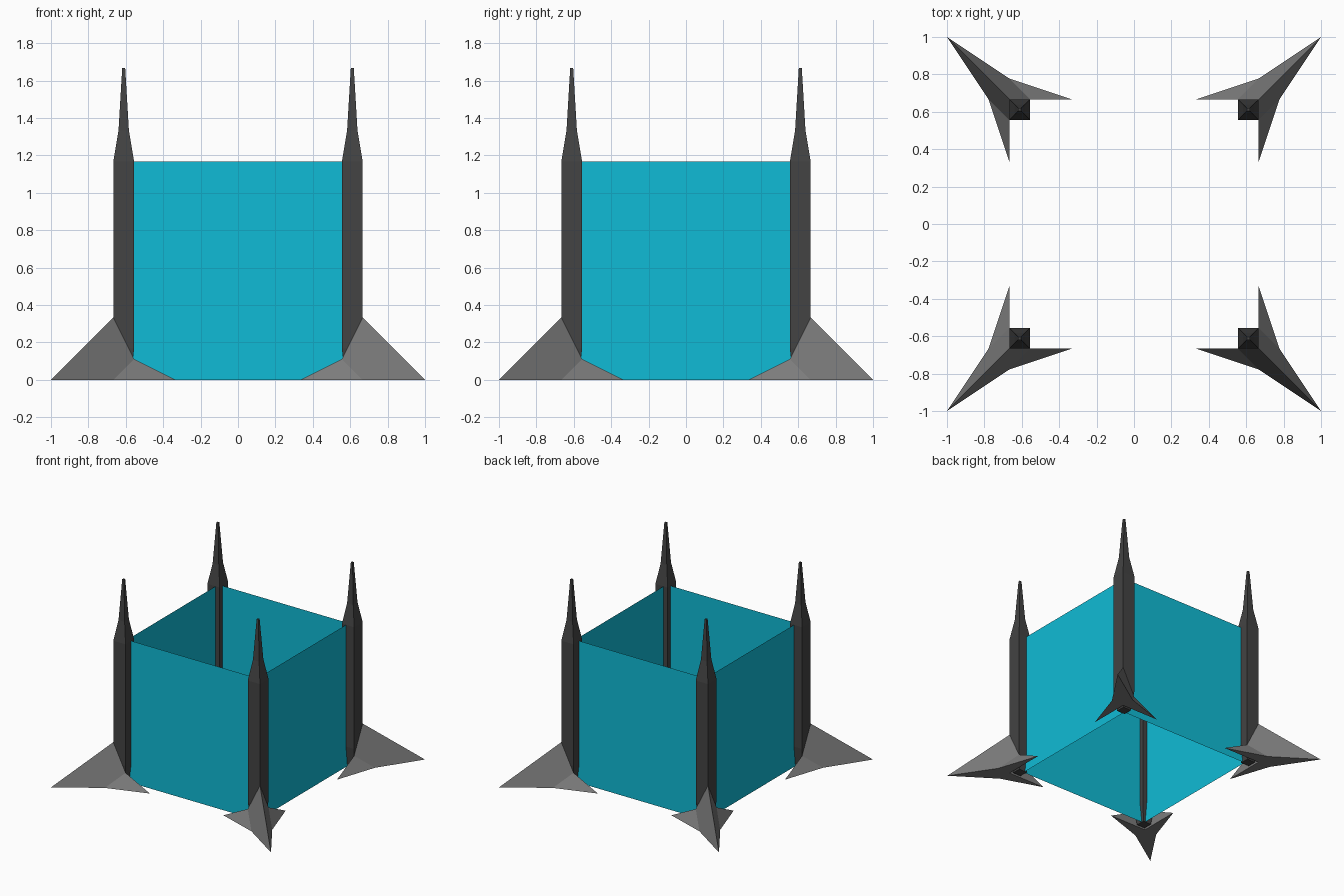
import bpy, bmesh, math
from mathutils import Matrix

if "Cube" in bpy.data.objects:
    bpy.data.objects.remove(bpy.data.objects["Cube"])


def material(name, rgb):
    m = bpy.data.materials.new(name)
    m.diffuse_color = (*rgb, 1)
    m.use_nodes = True
    m.node_tree.nodes["Principled BSDF"].inputs["Base Color"].default_value = m.diffuse_color
    return m


CYAN = material("cyan", (0.005, 0.50, 0.67))
DARK = material("dark grey", (0.056, 0.056, 0.056))
GREY = material("mid grey", (0.20, 0.20, 0.20))


def build(name, verts, faces, mat, quarter, solid=True):
    """Make a flat-shaded part and turn it by a number of quarter turns."""
    bm = bmesh.new()
    vs = [bm.verts.new(v) for v in verts]
    for f in faces:
        bm.faces.new([vs[i] for i in f])
    if solid:
        bmesh.ops.recalc_face_normals(bm, faces=bm.faces)
    bm.transform(Matrix.Rotation(quarter * math.pi / 2, 4, 'Z'))
    me = bpy.data.meshes.new(name)
    bm.to_mesh(me)
    bm.free()
    me.materials.append(mat)
    ob = bpy.data.objects.new(name, me)
    bpy.context.collection.objects.link(ob)


# Post: stacked square rings (half width, height)
C = 0.6111
RINGS = [(0.037, 0), (0.0556, 0.1667), (0.0556, 1.1667), (0.0278, 1.3333), (0.008, 1.6667)]
post_v = [(C + sx * h, C + sy * h, z) for h, z in RINGS
          for sx, sy in ((-1, -1), (1, -1), (1, 1), (-1, 1))]
post_f = [(0, 1, 2, 3), (16, 17, 18, 19)]
for r in range(len(RINGS) - 1):
    for i in range(4):
        j = (i + 1) % 4
        post_f.append((r * 4 + i, r * 4 + j, r * 4 + 4 + j, r * 4 + 4 + i))

# Foot: three-pointed spur around the post's outer corner, in ninths of a unit
foot_v = [(x / 9, y / 9, z / 9) for x, y, z in (
    (6, 6, 0), (6, 6, 3), (9, 9, 0),        # inner corner, apex, outer tip
    (3, 6, 0), (5, 6, 1), (6, 7, 0),        # wing along x: tip, top, notch
    (6, 3, 0), (6, 5, 1), (7, 6, 0))]       # wing along y: tip, top, notch
foot_f = [(0, 3, 5, 2), (0, 2, 8, 6)]       # underside
for w, t, n in ((3, 4, 5), (6, 7, 8)):
    foot_f += [(w, n, t), (t, n, 2, 1), (w, t, 0), (0, t, 1)]

# Panel: a thin sheet between neighbouring posts
P, H = 0.5926, 1.1667
panel_v = [(-P, -P, 0), (P, -P, 0), (P, -P, H), (-P, -P, H)]

for q, side in enumerate(("front", "right", "back", "left")):
    build(side + "_panel", panel_v, [(0, 1, 2, 3)], CYAN, q, solid=False)
for q, corner in enumerate(("back_right", "back_left", "front_left", "front_right")):
    build(corner + "_post", post_v, post_f, DARK, q)
    build(corner + "_foot", foot_v, foot_f, GREY, q)
